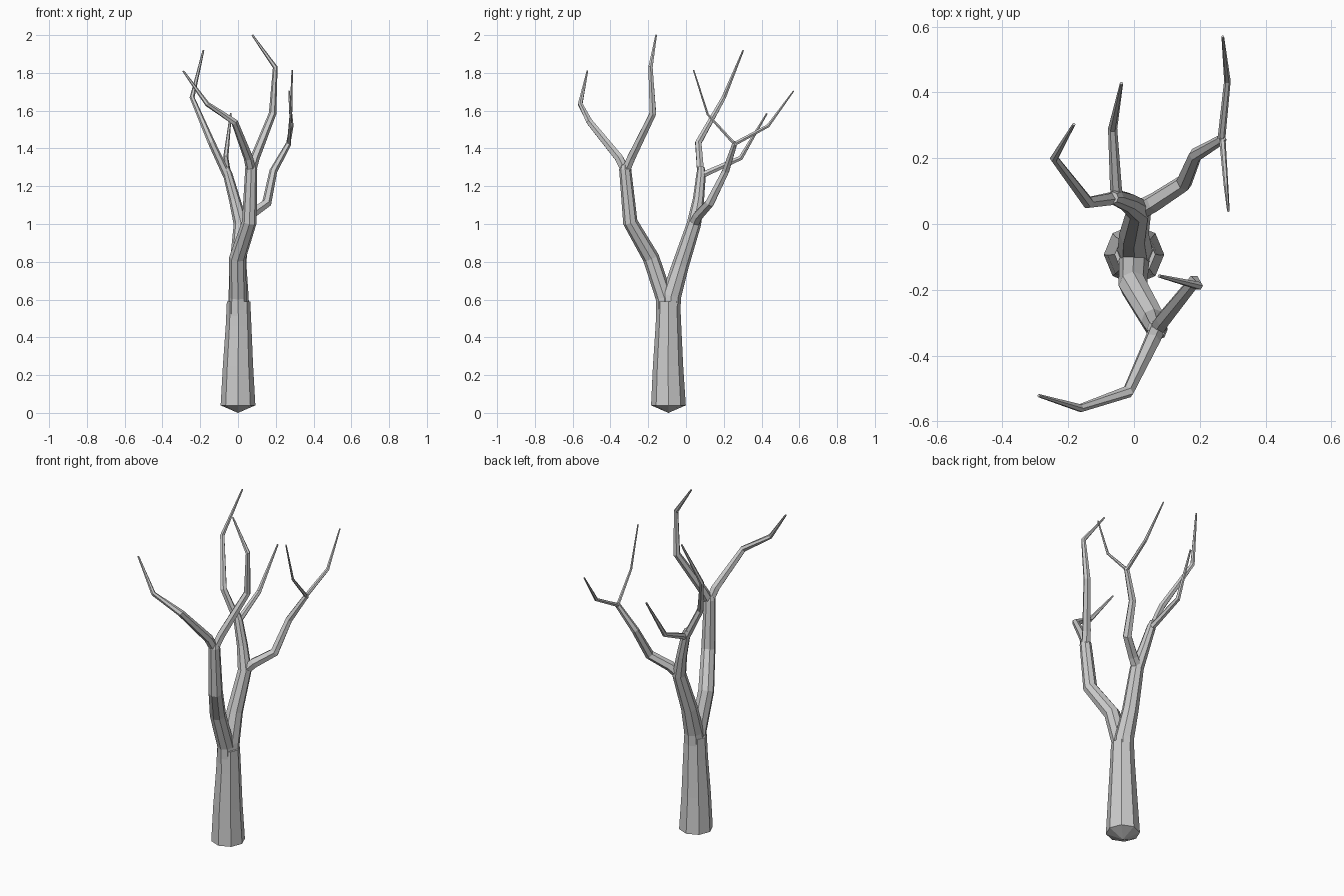
import bpy, bmesh, math
from mathutils import Vector


def limb(name, pts, sides=6, base_tip=None):
    """Faceted tapering tube through (x, y, z, radius) points."""
    bm = bmesh.new()
    pos = [Vector(p[:3]) for p in pts]
    rings = []
    for i, p in enumerate(pos):
        t_in = (p - pos[max(i - 1, 0)]).normalized()
        t_out = (pos[min(i + 1, len(pos) - 1)] - p).normalized()
        t = (t_in + t_out).normalized()
        if base_tip and i == 0:
            t = Vector((0, 0, 1))
        u = Vector((1, 0, 0))
        u = (u - t * u.dot(t)).normalized()
        v = t.cross(u)
        r = pts[i][3]
        rings.append([bm.verts.new(p + (u * math.cos(a) + v * math.sin(a)) * r)
                      for a in (2 * math.pi * k / sides for k in range(sides))])
    for a, b in zip(rings, rings[1:]):
        for k in range(sides):
            n = (k + 1) % sides
            bm.faces.new((a[k], a[n], b[n], b[k]))
    bm.faces.new(rings[-1])
    if base_tip:
        c = bm.verts.new(base_tip)
        for k in range(sides):
            bm.faces.new((c, rings[0][(k + 1) % sides], rings[0][k]))
    else:
        bm.faces.new(rings[0][::-1])
    bmesh.ops.recalc_face_normals(bm, faces=bm.faces)
    me = bpy.data.meshes.new(name)
    bm.to_mesh(me)
    bm.free()
    ob = bpy.data.objects.new(name, me)
    bpy.context.collection.objects.link(ob)
    return ob


# Trunk with a shallow pointed underside
limb("trunk", [(0, -0.093, 0.04, 0.092), (0, -0.095, 0.25, 0.08),
               (0.003, -0.093, 0.46, 0.068), (0.003, -0.093, 0.59, 0.062)],
     sides=8, base_tip=(0, -0.093, 0))

# Front limb and its two branches
limb("front_limb", [(0, -0.105, 0.5, 0.052), (0, -0.115, 0.61, 0.046),
                    (-0.003, -0.185, 0.82, 0.044), (0.06, -0.295, 1.01, 0.039),
                    (0.07, -0.322, 1.29, 0.032), (0.072, -0.322, 1.315, 0.024)], sides=8)
limb("front_upper_branch", [(0.07, -0.32, 1.28, 0.026), (0.09, -0.29, 1.35, 0.025),
                            (0.183, -0.175, 1.585, 0.02), (0.197, -0.188, 1.83, 0.013),
                            (0.076, -0.158, 2.0, 0.005)])
limb("front_outer_branch", [(0.07, -0.32, 1.28, 0.026), (0.055, -0.355, 1.35, 0.025),
                            (-0.018, -0.51, 1.54, 0.019), (-0.163, -0.56, 1.635, 0.013),
                            (-0.29, -0.522, 1.81, 0.005)])

# Back limb
limb("back_limb", [(0.003, -0.09, 0.5, 0.058), (0.003, -0.078, 0.62, 0.053),
                   (0.0, -0.03, 0.78, 0.045), (0.015, 0.042, 1.0, 0.038),
                   (-0.018, 0.066, 1.13, 0.03), (-0.055, 0.08, 1.265, 0.025),
                   (-0.065, 0.08, 1.3, 0.018)], sides=8)

# Left branches on the back limb
limb("left_branch", [(-0.05, 0.08, 1.24, 0.022), (-0.14, 0.065, 1.43, 0.019),
                     (-0.243, 0.2, 1.67, 0.013), (-0.183, 0.303, 1.92, 0.005)])
limb("rear_branch", [(-0.05, 0.075, 1.25, 0.018), (-0.055, 0.11, 1.27, 0.018),
                     (-0.065, 0.29, 1.35, 0.014), (-0.038, 0.428, 1.585, 0.005)])

# Right branch on the back limb and its two twigs
limb("right_branch", [(0.015, 0.042, 1.0, 0.03), (0.06, 0.065, 1.045, 0.029),
                      (0.152, 0.125, 1.11, 0.026), (0.187, 0.21, 1.28, 0.021),
                      (0.268, 0.258, 1.425, 0.015), (0.271, 0.262, 1.435, 0.009)])
limb("right_rear_twig", [(0.265, 0.25, 1.42, 0.012), (0.284, 0.435, 1.52, 0.01),
                         (0.27, 0.57, 1.705, 0.004)])
limb("right_front_twig", [(0.268, 0.265, 1.415, 0.01), (0.28, 0.115, 1.58, 0.007),
                          (0.287, 0.04, 1.815, 0.004)])
